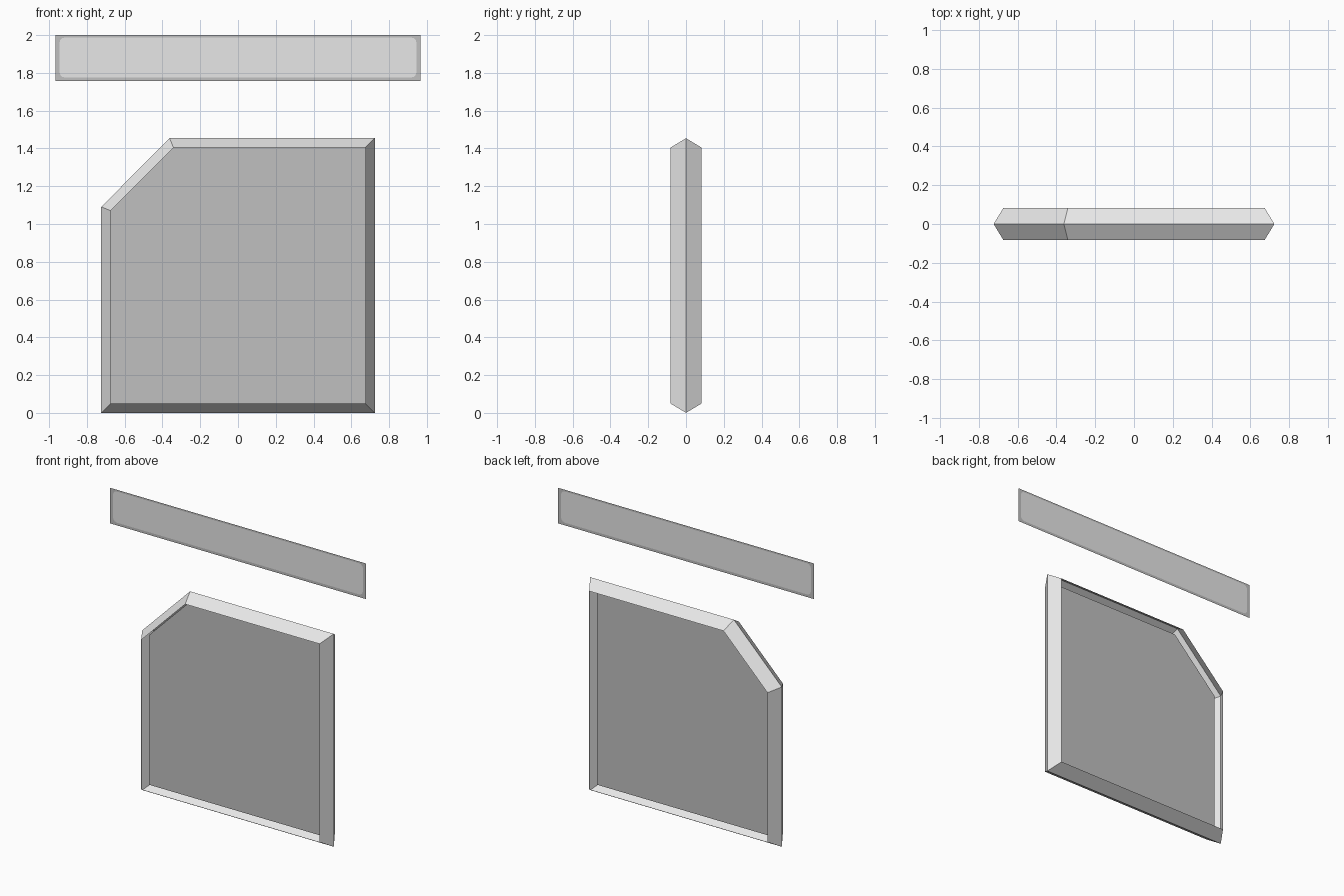
import bpy, bmesh, math
from mathutils import Vector

if "Cube" in bpy.data.objects:
    bpy.data.objects.remove(bpy.data.objects["Cube"])


def material(name, v):
    m = bpy.data.materials.new(name)
    m.diffuse_color = (v, v, v, 1)
    m.use_nodes = True
    m.node_tree.nodes["Principled BSDF"].inputs["Base Color"].default_value = m.diffuse_color
    return m


LIGHT = material("light_grey", 0.8)
MID = material("mid_grey", 0.53)


def finish(name, bm, *mats):
    me = bpy.data.meshes.new(name)
    bm.to_mesh(me)
    bm.free()
    for m in mats:
        me.materials.append(m)
    ob = bpy.data.objects.new(name, me)
    bpy.context.collection.objects.link(ob)


def inset(pts, d):
    """Offset a counter-clockwise (x, z) outline inwards by d."""
    out, n = [], len(pts)
    for i in range(n):
        p = Vector(pts[i])
        a = (p - Vector(pts[i - 1])).normalized()
        b = (Vector(pts[(i + 1) % n]) - p).normalized()
        na, nb = Vector((-a.y, a.x)), Vector((-b.y, b.x))
        out.append(p + (na + nb) * (d / (1 + na.dot(nb))))
    return out


def loop(bm, pts, y):
    return [bm.verts.new((p[0], y, p[1])) for p in pts]


# Frame: widest at the middle, sloping in to open front and back
outline = [(-.724, 0), (.724, 0), (.724, 1.454), (-.362, 1.454), (-.724, 1.091)]
inner = inset(outline, .05)
bm = bmesh.new()
front, mid, back = loop(bm, inner, -.083), loop(bm, outline, 0), loop(bm, inner, .083)
for a, b in ((front, mid), (mid, back)):
    for i in range(5):
        j = (i + 1) % 5
        bm.faces.new((a[i], b[i], b[j], a[j]))
bmesh.ops.recalc_face_normals(bm, faces=bm.faces)
# make sure the sloped faces point away from the middle
for f in bm.faces:
    c = f.calc_center_median()
    if f.normal.dot(c - Vector((0, 0, .72))) < 0:
        f.normal_flip()
finish("frame", bm, LIGHT)

# Thin panel floating in the middle of the frame
bm = bmesh.new()
bm.faces.new(loop(bm, inner, 0))
finish("centre_panel", bm, MID)

# Top board: flat sheet with a darker border around a rounded light field
x0, z0, z1, r = .945, 1.775, 1.988, .03
field = []
for cx, cz, start in ((x0 - r, z0 + r, -90), (x0 - r, z1 - r, 0),
                      (-x0 + r, z1 - r, 90), (-x0 + r, z0 + r, 180)):
    for k in range(4):
        t = math.radians(start + 30 * k)
        field.append((cx + r * math.cos(t), cz + r * math.sin(t)))
bm = bmesh.new()
rim = loop(bm, [(.966, 1.757), (.966, 2), (-.966, 2), (-.966, 1.757)], 0)
rounded = loop(bm, field, 0)
for i in range(4):
    j = (i + 1) % 4
    arc = rounded[4 * i:4 * i + 4]
    for k in range(3):
        bm.faces.new((rim[i], arc[k + 1], arc[k]))
    bm.faces.new((rim[i], rim[j], rounded[4 * j], arc[3]))
for f in bm.faces:
    f.material_index = 1
bm.faces.new(rounded)
bmesh.ops.recalc_face_normals(bm, faces=bm.faces)
finish("top_board", bm, LIGHT, MID)
